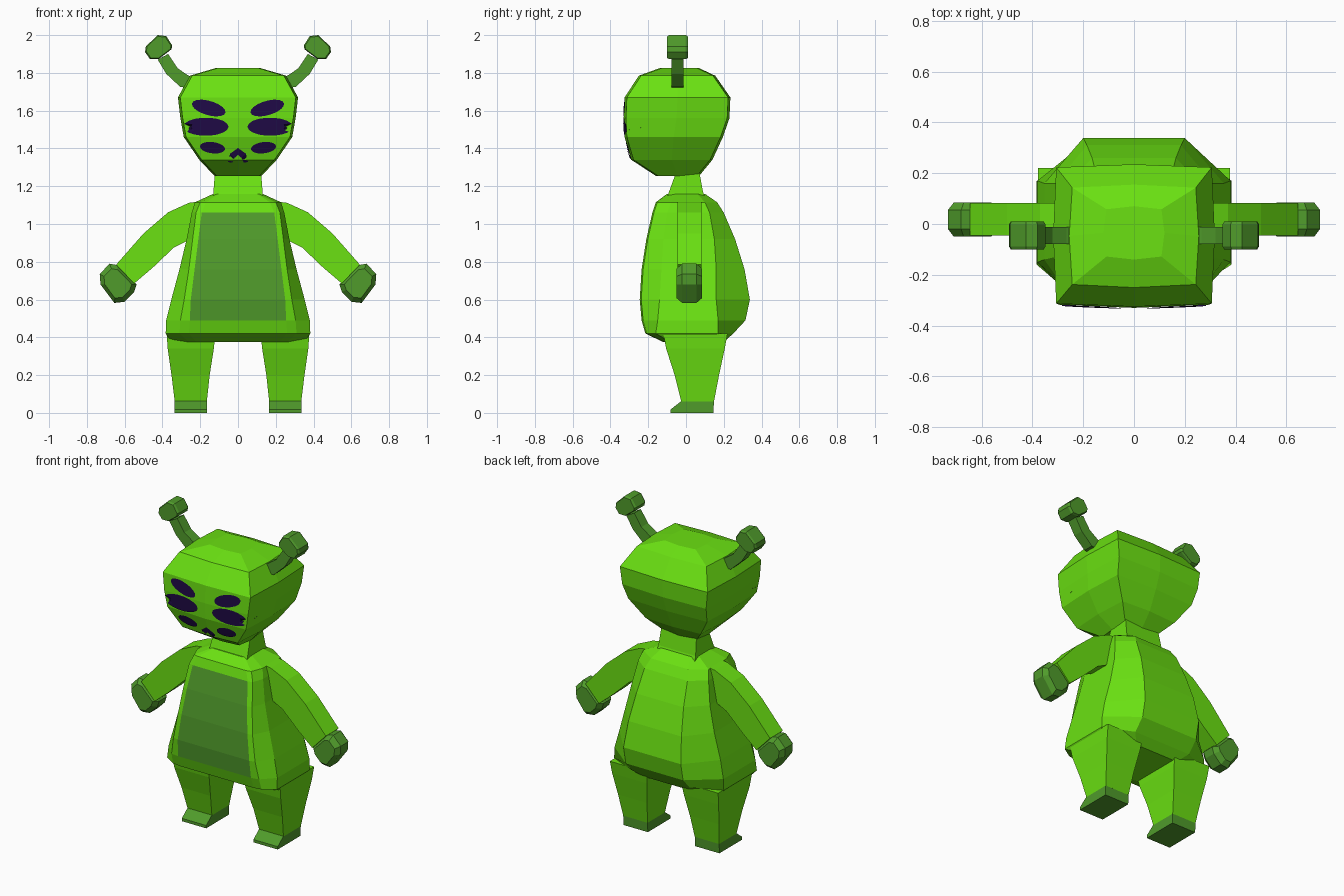
import bpy, bmesh, math
from mathutils import Vector
from mathutils.bvhtree import BVHTree

if "Cube" in bpy.data.objects:
    bpy.data.objects.remove(bpy.data.objects["Cube"])


def material(name, rgb):
    m = bpy.data.materials.new(name)
    m.use_nodes = True
    m.diffuse_color = (*rgb, 1)
    m.node_tree.nodes["Principled BSDF"].inputs["Base Color"].default_value = (*rgb, 1)
    return m


SKIN = material("bright green", (0.145, 0.75, 0.006))
DARK = material("dark green", (0.08, 0.33, 0.024))
EYE = material("deep purple", (0.014, 0.003, 0.062))


def finish(bm, name, *mats):
    mesh = bpy.data.meshes.new(name)
    bm.to_mesh(mesh)
    for m in mats:
        mesh.materials.append(m)
    ob = bpy.data.objects.new(name, mesh)
    bpy.context.collection.objects.link(ob)
    return ob


def loft(rings):
    """Skin a list of equal-length point rings and cap both ends."""
    bm = bmesh.new()
    loops = [[bm.verts.new(p) for p in ring] for ring in rings]
    for a, b in zip(loops, loops[1:]):
        for i in range(len(a)):
            j = (i + 1) % len(a)
            bm.faces.new((a[i], a[j], b[j], b[i]))
    bm.faces.new(loops[0])
    bm.faces.new(loops[-1])
    bmesh.ops.recalc_face_normals(bm, faces=bm.faces)
    return bm


def slab(outline, y0, y1, side, chamfer=0.0, shrink=1.0):
    """Outline in x and z, thickened along y with optional chamfered rims."""
    cx = sum(p[0] for p in outline) / len(outline)
    cz = sum(p[1] for p in outline) / len(outline)

    def ring(y, k):
        return [(side * (cx + (x - cx) * k), y, cz + (z - cz) * k) for x, z in outline]
    if not chamfer:
        return loft([ring(y0, 1), ring(y1, 1)])
    return loft([ring(y0, shrink), ring(y0 + chamfer, 1),
                 ring(y1 - chamfer, 1), ring(y1, shrink)])


# Head: boxy sections of height, half width, front and back
def head_ring(z, w, f, b):
    c = (f + b) / 2
    e = 0.012
    return [(-w + e, f + e, z), (0, f, z), (w - e, f + e, z), (w, c, z),
            (w - e, b - e, z), (0, b, z), (-w + e, b - e, z), (-w, c, z)]


head = loft([head_ring(*s) for s in (
    (1.255, .125, -.16, .07), (1.34, .205, -.29, .14), (1.46, .287, -.325, .195),
    (1.56, .305, -.33, .23), (1.67, .318, -.325, .235),
    (1.785, .255, -.25, .155), (1.825, .12, -.14, .07))])
surface = BVHTree.FromBMesh(head)
finish(head, "head", SKIN)


# Face markings laid just over the head surface
def on_face(x, z):
    hit = surface.ray_cast(Vector((x, -1, z)), Vector((0, 1, 0)))[0]
    if hit is None:
        hit = surface.find_nearest(Vector((x, -.4, z)))[0]
    return (hit.x, hit.y - 0.006, hit.z)


def eye(x, z, rx, rz, tilt, side):
    bm = bmesh.new()
    n = 18
    mid = bm.verts.new(on_face(side * x, z))
    inner = None
    for k in (0.33, 0.66, 1):
        ring = []
        for i in range(n):
            a = math.tau * i / n
            u, v = k * rx * math.cos(a), k * rz * math.sin(a)
            ring.append(bm.verts.new(on_face(
                side * (x + u * math.cos(tilt) - v * math.sin(tilt)),
                z + u * math.sin(tilt) + v * math.cos(tilt))))
        for i in range(n):
            j = (i + 1) % n
            f = (mid, ring[i], ring[j]) if inner is None else (inner[i], ring[i], ring[j], inner[j])
            bm.faces.new(f if side > 0 else f[::-1])
        inner = ring
    return bm


for side, label in ((1, "left"), (-1, "right")):
    for name, spec in (("upper", (.155, 1.614, .092, .038, .28)),
                       ("middle", (.17, 1.515, .12, .048, -.0)),
                       ("lower", (.135, 1.404, .067, .03, .12))):
        finish(eye(*spec, side), f"{label}_{name}_eye", EYE)

mouth = bmesh.new()
outer = [(-.053, 1.328), (-.042, 1.372), (0, 1.402), (.042, 1.372), (.053, 1.328)]
inner = [(-.03, 1.325), (-.018, 1.35), (0, 1.367), (.018, 1.35), (.03, 1.325)]
o = [mouth.verts.new(on_face(*p)) for p in outer]
q = [mouth.verts.new(on_face(*p)) for p in inner]
for i in range(4):
    mouth.faces.new((q[i], q[i + 1], o[i + 1], o[i]))
finish(mouth, "mouth", EYE)

# Neck
finish(loft([[(-w, f, z), (w, f, z), (w, b, z), (-w, b, z)] for z, w, f, b in (
    (1.12, .135, -.11, .11), (1.17, .13, -.09, .09), (1.28, .122, -.05, .07))]), "neck", SKIN)


# Torso: chamfered sections with a strip of front faces for the belly panel
def torso_ring(z, w, front_w, panel_w, back_w, f, side_f, side_b, b):
    half = [(panel_w, f), (front_w, f + .008), (w, side_f), (w, side_b), (back_w, b)]
    return [(x, y, z) for x, y in half] + [(-x, y, z) for x, y in half[::-1]]


torso = loft([torso_ring(*s) for s in (
    (.375, .35, .26, .22, .15, -.12, -.08, .12, .20),
    (.42, .383, .31, .26, .20, -.215, -.16, .17, .25),
    (.49, .38, .305, .255, .20, -.235, -.15, .17, .315),
    (.60, .353, .285, .25, .20, -.245, -.14, .16, .338),
    (.76, .31, .26, .23, .185, -.235, -.13, .16, .31),
    (.92, .272, .24, .21, .165, -.21, -.12, .15, .26),
    (1.06, .245, .222, .192, .15, -.178, -.1, .125, .2),
    (1.115, .228, .2, .17, .13, -.16, -.08, .1, .165),
    (1.16, .13, .11, .1, .1, -.1, -.05, .06, .1))])
for face in torso.faces:
    c = face.calc_center_median()
    if abs(c.x) < .01 and c.y < -.1 and .49 < c.z < 1.06 and face.normal.y < -.5:
        face.material_index = 1
finish(torso, "torso", SKIN, DARK)


# Limbs and antennae, built once per side
def box_ring(side, z, x0, x1, f, b):
    return [(side * x0, f, z), (side * x1, f, z), (side * x1, b, z), (side * x0, b, z)]


ARM = [(.2, 1.12), (.26, 1.112), (.37, 1.062), (.5, .95), (.645, .785),
       (.55, .685), (.45, .77), (.34, .875), (.26, .915), (.2, .93)]
HAND = [(.537, .68), (.55, .64), (.602, .588), (.655, .582), (.728, .68),
        (.732, .735), (.68, .79), (.637, .782)]
STALK = [(.23, 1.77), (.265, 1.787), (.32, 1.825), (.37, 1.9), (.425, 1.87),
         (.38, 1.795), (.305, 1.725), (.24, 1.72)]
KNOB = [(.488, 1.94), (.425, 2), (.38, 1.995), (.348, 1.945), (.352, 1.925),
        (.42, 1.873), (.466, 1.873), (.492, 1.91)]

for side, label in ((1, "left"), (-1, "right")):
    finish(slab(ARM, -.045, .083, side), label + "_arm", SKIN)
    finish(slab(HAND, -.05, .085, side, .03, .75), label + "_hand", DARK)
    finish(slab(STALK, -.078, -.012, side), label + "_antenna_stalk", DARK)
    finish(slab(KNOB, -.1, .01, side, .012, .9), label + "_antenna_knob", DARK)
    finish(loft([box_ring(side, *s) for s in (
        (.06, .165, .335, -.025, .148), (.2, .15, .352, -.06, .175),
        (.34, .128, .372, -.105, .205), (.42, .12, .378, -.12, .22))]), label + "_leg", SKIN)
    finish(loft([box_ring(side, *s) for s in (
        (0, .165, .335, -.082, .145), (.018, .165, .335, -.082, .146),
        (.062, .165, .335, -.025, .148))]), label + "_foot", DARK)
